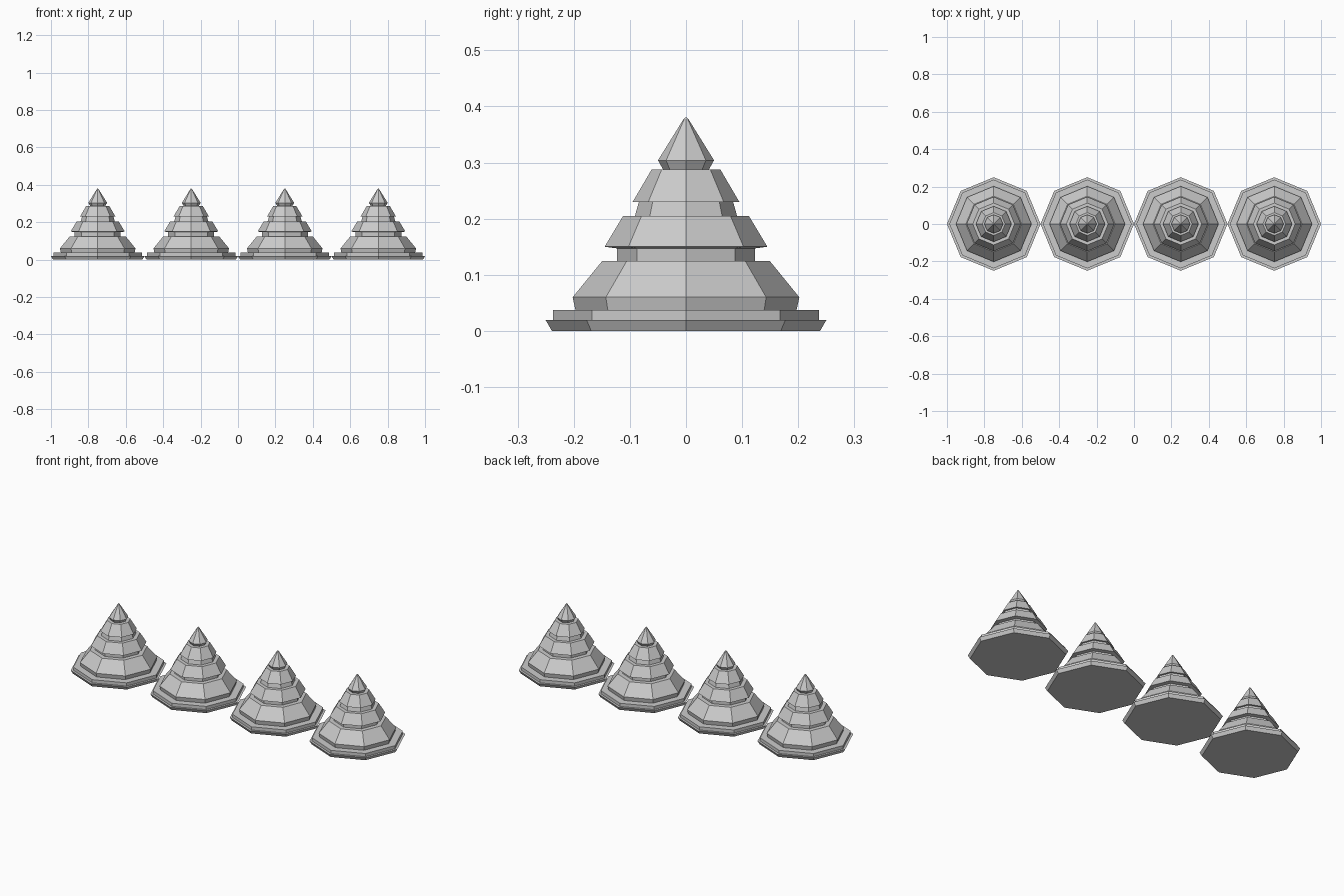
import bpy, bmesh, math

if "Cube" in bpy.data.objects:
    bpy.data.objects.remove(bpy.data.objects["Cube"])

stone = bpy.data.materials.new("grey_stone")
stone.diffuse_color = (0.6, 0.6, 0.6, 1)
stone.use_nodes = True
stone.node_tree.nodes["Principled BSDF"].inputs["Base Color"].default_value = stone.diffuse_color

# Stepped silhouette: (radius, height), bottom to top
PROFILE = [
    (0.239, 0.0), (0.25, 0.019), (0.237, 0.019), (0.237, 0.037),   # plinth
    (0.197, 0.037), (0.202, 0.06), (0.149, 0.125),                 # lowest tier
    (0.123, 0.125), (0.123, 0.147), (0.145, 0.15), (0.112, 0.205), # second tier
    (0.091, 0.205), (0.084, 0.23), (0.095, 0.23), (0.061, 0.288),  # third tier
    (0.041, 0.288), (0.05, 0.304), (0.004, 0.378),                 # cap
]
SIDES = 8


def spire_mesh():
    bm = bmesh.new()
    rings = []
    for r, z in PROFILE:
        rings.append([bm.verts.new((r * math.cos(math.tau * i / SIDES),
                                    r * math.sin(math.tau * i / SIDES), z))
                      for i in range(SIDES)])
    bm.faces.new(rings[0][::-1])
    for a, b in zip(rings, rings[1:]):
        for i in range(SIDES):
            j = (i + 1) % SIDES
            bm.faces.new((a[i], a[j], b[j], b[i]))
    # pointed tip
    tip = bm.verts.new((0, 0, 0.381))
    for i in range(SIDES):
        bm.faces.new((rings[-1][i], rings[-1][(i + 1) % SIDES], tip))
    bmesh.ops.recalc_face_normals(bm, faces=bm.faces)
    me = bpy.data.meshes.new("tiered_spire")
    bm.to_mesh(me)
    bm.free()
    me.materials.append(stone)
    return me


# Row of four identical spires
mesh = spire_mesh()
for k in range(4):
    ob = bpy.data.objects.new(f"tiered_spire_{k + 1}", mesh)
    ob.location.x = -0.75 + 0.5 * k
    bpy.context.collection.objects.link(ob)
